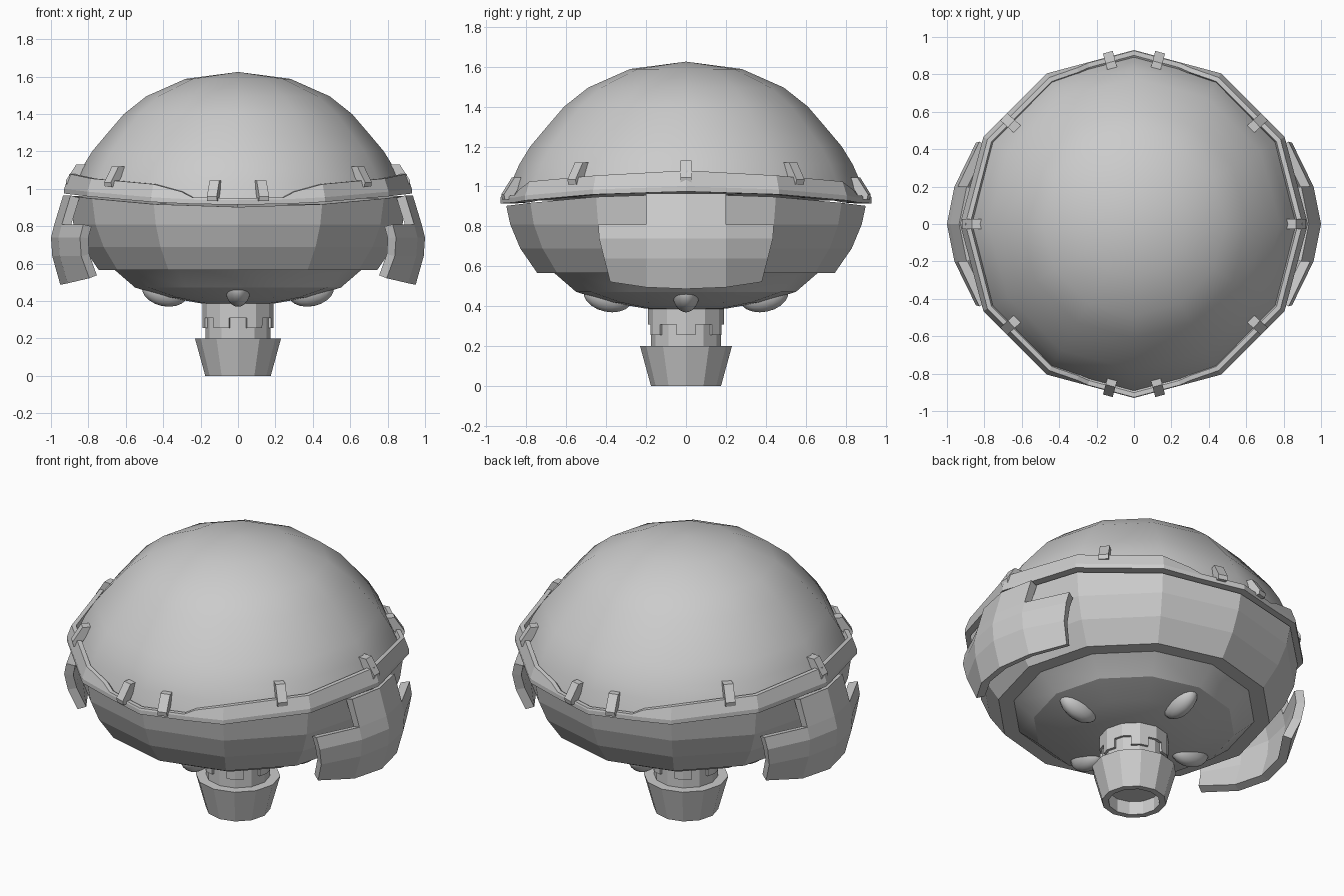
import bpy, bmesh
from math import sin, cos, radians, pi
from mathutils import Matrix, Vector

if "Cube" in bpy.data.objects:
    bpy.data.objects.remove(bpy.data.objects["Cube"])

SEG = 12
A12 = [i * 30 for i in range(12)]


def finish(bm, name, smooth=None, recalc=True):
    if recalc:
        bmesh.ops.recalc_face_normals(bm, faces=bm.faces)
    me = bpy.data.meshes.new(name)
    bm.to_mesh(me)
    bm.free()
    ob = bpy.data.objects.new(name, me)
    bpy.context.collection.objects.link(ob)
    if smooth:
        bpy.context.view_layer.objects.active = ob
        ob.select_set(True)
        bpy.ops.object.shade_smooth_by_angle(angle=radians(smooth))
        ob.select_set(False)
    return ob


def poly_r(r, a):
    """Radius on a 12-sided polygon at angle a (degrees)."""
    return r * cos(radians(15)) / cos(radians((a % 30) - 15))


def lathe(name, profile, angles=A12, closed=False, smooth=None):
    """profile: list of (r, z), or a function of the angle giving that list."""
    bm = bmesh.new()
    rings = []
    for a in angles:
        pts = profile(a) if callable(profile) else profile
        c, s = cos(radians(a)), sin(radians(a))
        rings.append([bm.verts.new((poly_r(r, a) * c, poly_r(r, a) * s, z)) for r, z in pts])
    n, m = len(rings), len(rings[0])
    for i in range(n):
        p, q = rings[i], rings[(i + 1) % n]
        for j in range(m if closed else m - 1):
            k = (j + 1) % m
            bm.faces.new((p[j], q[j], q[k], p[k]))
    bmesh.ops.remove_doubles(bm, verts=bm.verts, dist=0.0005)
    return finish(bm, name, smooth)


def seam(a):
    """The seam between dome and bowl rises towards the sides."""
    return 0.915 + 0.06 * cos(radians(a)) ** 2


def rim_top(a):
    d = abs(90 - (a % 180))          # degrees away from the front/back line
    keys = [(0, .95), (16, .955), (20, .985), (30, 1.025), (60, 1.055), (90, 1.08)]
    for (d0, z0), (d1, z1) in zip(keys, keys[1:]):
        if d <= d1:
            return z0 + (z1 - z0) * (d - d0) / (d1 - d0)
    return 1.08


# Smooth dome
lathe("dome", lambda a: [(0, 1.625), (.28, 1.588), (.49, 1.495), (.61, 1.4), (.7, 1.295),
                         (.78, 1.2), (.835, 1.11), (.87, 1.03), (.895, seam(a) + .015),
                         (0, seam(a) + .015)], smooth=35)

# Rim band, cut low at front and back
rim_angles = sorted(A12 + [b + o for b in (90, 270) for o in (-20, -16, 16, 20)])
lathe("rim", lambda a: [(.93, seam(a)), (.93, seam(a) + .025),
                        (.93 - .36 * (rim_top(a) - seam(a) - .025), rim_top(a)),
                        (.905 - .36 * (rim_top(a) - seam(a) - .025), rim_top(a)),
                        (.85, seam(a))], rim_angles, closed=True)

# Lower bowl and underside
lathe("bowl", lambda a: [(0, seam(a) - .012), (.9, seam(a) - .012), (.88, .81), (.83, .69),
                         (.745, .567), (.66, .567)])
lathe("underside", [(.68, .58), (.66, .567), (.55, .472), (.38, .42), (.2, .388), (0, .38)],
      smooth=20)

# Stem, notched collar and hollow foot
lathe("stem", [(0, .4), (.175, .4), (.175, .18), (0, .18)])
lathe("foot", [(0, .2), (.23, .2), (.175, 0), (.14, 0), (.14, .08), (0, .08)])
collar_angles = []
for k in range(6):
    b = k * 60
    collar_angles += [b - 15, b, b + 14.9, b + 15.1, b + 30, b + 44.9]
lathe("collar", lambda a: [(.19, .4), (.19, .255 if (a + 15) % 60 < 30 else .31),
                           (.17, .255 if (a + 15) % 60 < 30 else .31), (.17, .4)],
      collar_angles, closed=True)

# Four rounded pods beneath
for k in range(4):
    bm = bmesh.new()
    bmesh.ops.create_uvsphere(bm, u_segments=16, v_segments=10, radius=1)
    mat = (Matrix.Rotation(k * pi / 2, 4, 'Z') @ Matrix.Translation((.39, 0, .455))
           @ Matrix.Rotation(radians(-12), 4, 'Y') @ Matrix.Diagonal((.125, .066, .083, 1)))
    bmesh.ops.transform(bm, matrix=mat, verts=bm.verts)
    finish(bm, "pod_%d" % (k + 1), 60)


# Hooked clips over the rim
def clip(name, x, y, z, turn):
    prof = [(-.055, .05), (-.005, .05), (.05, -.035), (.045, -.06), (.01, -.06), (-.025, -.005), (-.055, 0)]
    bm = bmesh.new()
    sides = [[bm.verts.new((r, w, h)) for r, h in prof] for w in (-.027, .027)]
    bm.faces.new(sides[0])
    bm.faces.new(sides[1][::-1])
    for i in range(len(prof)):
        j = (i + 1) % len(prof)
        bm.faces.new((sides[0][i], sides[1][i], sides[1][j], sides[0][j]))
    bmesh.ops.transform(bm, verts=bm.verts,
                        matrix=Matrix.Translation((x, y, z)) @ Matrix.Rotation(radians(turn), 4, 'Z'))
    finish(bm, name)


for sx in (1, -1):
    clip("side_clip", sx * .87, 0, 1.08, 0 if sx > 0 else 180)
    for sy in (1, -1):
        for label, x, y, z, t in (("end_clip", .127, .87, .995, 75), ("corner_clip", .66, .54, 1.07, 42)):
            turn = t if sx > 0 else 180 - t
            clip(label, sx * x, sy * y, z, sy * turn)

# Side armour panels: narrow tab above a wide curved plate
ROWS = [(.935, .965, .2), (.982, .81, .44), (1.0, .74, .435), (.993, .64, .41), (.95, .487, .38)]
for s, label in ((1, "right_panel"), (-1, "left_panel")):
    bm = bmesh.new()
    grid = []
    for i, (x, z, w) in enumerate(ROWS):
        row = []
        for c in (-2, -1, 0, 1, 2):
            y = (0, .2, w)[abs(c)] * (1 if c > 0 else -1)
            drop = (0, .04, .155)[abs(c)]
            lift = (0, .008, .035)[abs(c)] if i == 4 else 0
            row.append(Vector((s * (x - drop), y, z + lift)))
        grid.append(row)
    verts = [[bm.verts.new(p) if (i > 0 or 0 < c < 4) else None for c, p in enumerate(r)]
             for i, r in enumerate(grid)]
    for i in range(4):
        for c in range(4):
            q = [verts[i][c], verts[i + 1][c], verts[i + 1][c + 1], verts[i][c + 1]]
            if None not in q:
                bm.faces.new(q if s > 0 else q[::-1])
    ob = finish(bm, label, recalc=False)
    mod = ob.modifiers.new("thickness", 'SOLIDIFY')
    mod.thickness = .05
    mod.offset = -1
